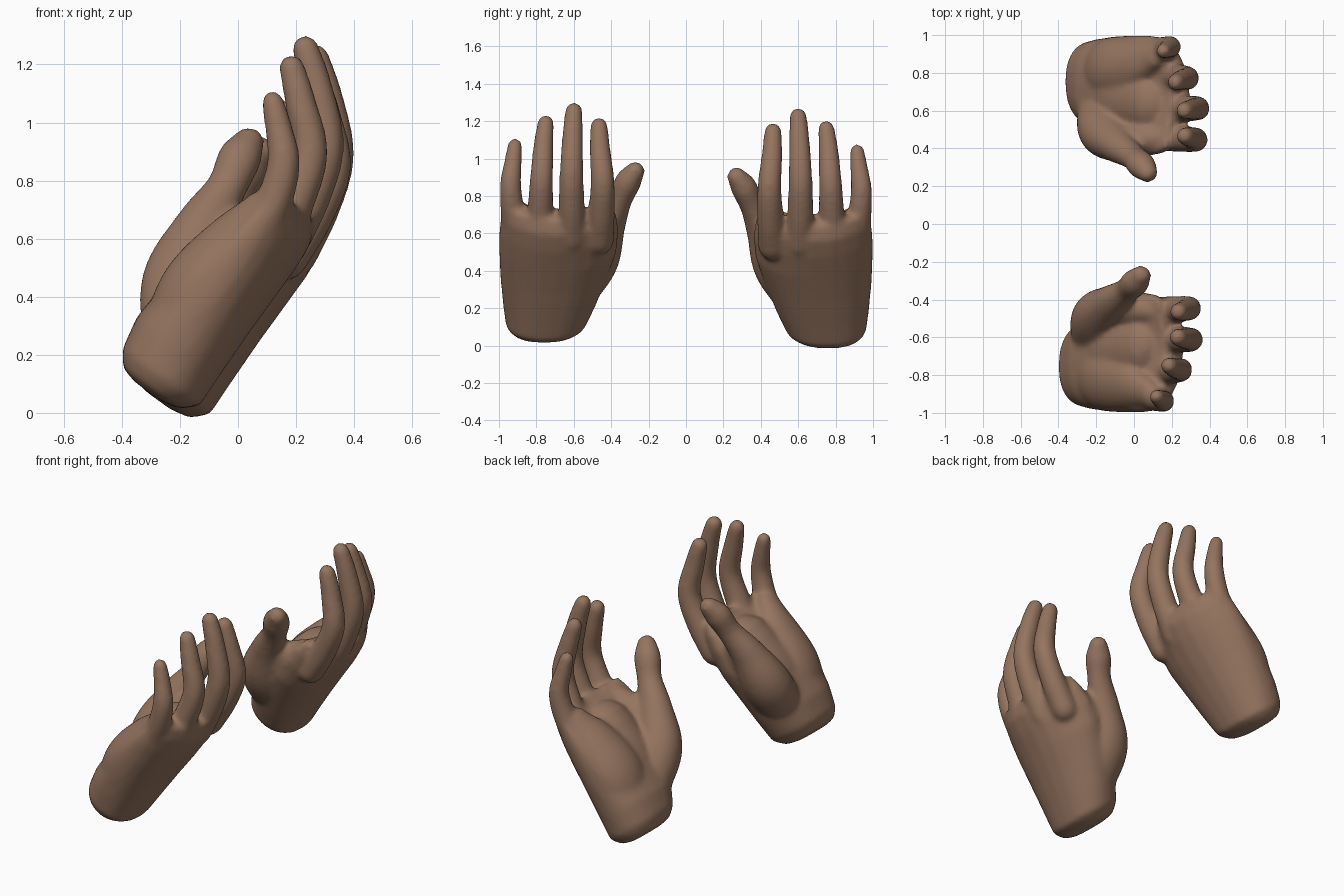
import bpy, bmesh
from math import sin, cos, pi, copysign
from mathutils import Vector

cube = bpy.data.objects.get("Cube")
if cube:
    bpy.data.objects.remove(cube)

skin = bpy.data.materials.new("brown skin")
skin.use_nodes = True
tone = (0.30, 0.175, 0.115, 1)
skin.diffuse_color = tone
bsdf = skin.node_tree.nodes["Principled BSDF"]
bsdf.inputs["Base Color"].default_value = tone
bsdf.inputs["Roughness"].default_value = 0.8

SIDES = 24


def loft(bm, rings):
    """Skin a closed surface through a list of point rings."""
    loops = [[bm.verts.new(p) for p in ring] for ring in rings]
    n = len(loops[0])
    for a, b in zip(loops, loops[1:]):
        for i in range(n):
            j = (i + 1) % n
            bm.faces.new((a[i], a[j], b[j], b[i]))
    bm.faces.new(loops[0][::-1])
    bm.faces.new(loops[-1])


def spline(points, steps=6):
    """Smooth curve through rows of numbers."""
    pts = [Vector(p) for p in points]
    pts = [2 * pts[0] - pts[1]] + pts + [2 * pts[-1] - pts[-2]]
    out = []
    for a, b, c, d in zip(pts, pts[1:], pts[2:], pts[3:]):
        for k in range(steps):
            t = k / steps
            out.append(0.5 * (2 * b + (c - a) * t + (2 * a - 5 * b + 4 * c - d) * t * t
                              + (3 * b - a - 3 * c + d) * t ** 3))
    return out + [pts[-2]]


def digit(bm, points, depth=1.0):
    """Tapered tube with round ends; depth stretches it across the palm direction."""
    path = spline(points)
    centres = [(p.to_3d(), p[3]) for p in path]
    first = (centres[0][0] - centres[1][0]).normalized()
    last = (centres[-1][0] - centres[-2][0]).normalized()
    r0, r1 = centres[0][1], centres[-1][1]
    caps = [(0.5, 0.87), (0.85, 0.53), (0.98, 0.2)]
    start = [(centres[0][0] + first * r0 * h, r0 * w) for h, w in reversed(caps)]
    end = [(centres[-1][0] + last * r1 * h, r1 * w) for h, w in caps]
    centres = start + centres + end
    rings = []
    for i, (c, r) in enumerate(centres):
        d = centres[min(i + 1, len(centres) - 1)][0] - centres[max(i - 1, 0)][0]
        side = d.cross(Vector((1, 0, 0))).normalized()
        front = side.cross(d).normalized()
        rings.append([c + side * r * cos(a) + front * r * depth * sin(a)
                      for a in (2 * pi * k / SIDES for k in range(SIDES))])
    loft(bm, rings)


# Palm: distance along the hand, edges in y, back and palm depth, knuckle arch
PALM = [(-0.065, -0.88, -0.66, 0.11, 0.22, 0),
        (-0.05, -0.93, -0.59, 0.04, 0.28, 0),
        (0.0, -0.965, -0.535, -0.01, 0.32, 0),
        (0.12, -0.98, -0.48, -0.005, 0.345, 0.01),
        (0.30, -0.995, -0.415, 0.0, 0.335, 0.03),
        (0.45, -1.0, -0.37, 0.0, 0.295, 0.05),
        (0.58, -1.0, -0.36, 0.0, 0.24, 0.08),
        (0.68, -0.99, -0.37, 0.01, 0.20, 0.095),
        (0.75, -0.97, -0.395, 0.05, 0.17, 0.09)]


def palm(bm):
    along, across = Vector((0.59, 0, 0.81)), Vector((-0.81, 0, 0.59))
    rings = []
    for s, y0, y1, d0, d1, arch in PALM:
        ring = []
        for k in range(SIDES):
            a = 2 * pi * k / SIDES
            c = copysign(abs(cos(a)) ** 0.85, cos(a))
            e = copysign(abs(sin(a)) ** 0.9, sin(a))
            d = (d0 + d1) / 2 + (d1 - d0) / 2 * e + arch * c * c
            p = Vector((-0.14, 0, 0.03)) + along * s + across * d
            p.y = (y0 + y1) / 2 + (y1 - y0) / 2 * c
            ring.append(p)
        rings.append(ring)
    loft(bm, rings)


# Each finger: base, knuckle, bend, middle and tip as (x, y, z, radius)
FINGERS = [
    [(0.04, -0.915, 0.57, 0.065), (0.12, -0.928, 0.72, 0.064), (0.157, -0.938, 0.86, 0.057),
     (0.14, -0.925, 0.98, 0.048), (0.12, -0.915, 1.07, 0.04)],
    [(0.12, -0.78, 0.57, 0.075), (0.2, -0.778, 0.74, 0.069), (0.248, -0.772, 0.9, 0.062),
     (0.215, -0.762, 1.07, 0.054), (0.185, -0.75, 1.19, 0.045)],
    [(0.16, -0.61, 0.57, 0.075), (0.248, -0.612, 0.74, 0.07), (0.302, -0.612, 0.92, 0.064),
     (0.27, -0.606, 1.12, 0.056), (0.232, -0.6, 1.255, 0.047)],
    [(0.13, -0.46, 0.56, 0.075), (0.225, -0.45, 0.71, 0.07), (0.292, -0.446, 0.88, 0.064),
     (0.265, -0.46, 1.05, 0.056), (0.235, -0.465, 1.175, 0.047)]]

THUMB = [(-0.2, -0.64, 0.24, 0.12), (-0.19, -0.495, 0.45, 0.132),
         (-0.12, -0.415, 0.64, 0.092), (-0.04, -0.355, 0.775, 0.066),
         (0.005, -0.31, 0.875, 0.071), (0.037, -0.272, 0.932, 0.053)]

HEEL = [(-0.23, -0.80, 0.24, 0.15), (-0.145, -0.82, 0.42, 0.17),
        (-0.03, -0.85, 0.57, 0.14), (0.065, -0.89, 0.69, 0.085)]

# Soft pads that fill the palm between thumb, heel and fingers
WEB = [(-0.12, -0.46, 0.54, 0.09), (0.0, -0.45, 0.62, 0.08), (0.13, -0.46, 0.68, 0.065)]
PAD = [(-0.2, -0.7, 0.24, 0.18), (-0.12, -0.66, 0.42, 0.18), (0.01, -0.64, 0.57, 0.17)]


def hand(name, mirrored):
    bm = bmesh.new()
    palm(bm)
    for finger in FINGERS:
        digit(bm, finger)
    digit(bm, THUMB, 1.07)
    digit(bm, HEEL, 0.75)
    digit(bm, WEB)
    digit(bm, PAD, 0.7)
    if mirrored:
        for v in bm.verts:
            v.co = (v.co.x + 0.035, -v.co.y, v.co.z - 0.03)
    bmesh.ops.recalc_face_normals(bm, faces=bm.faces)
    mesh = bpy.data.meshes.new(name)
    bm.to_mesh(mesh)
    bm.free()
    mesh.materials.append(skin)
    ob = bpy.data.objects.new(name, mesh)
    bpy.context.collection.objects.link(ob)
    # Fuse the parts into one skin and soften the joins
    fuse = ob.modifiers.new("fuse", 'REMESH')
    fuse.mode = 'VOXEL'
    fuse.voxel_size = 0.013
    fuse.use_smooth_shade = True
    soft = ob.modifiers.new("soften", 'SMOOTH')
    soft.factor = 0.5
    soft.iterations = 14


hand("right_hand", False)
hand("left_hand", True)
